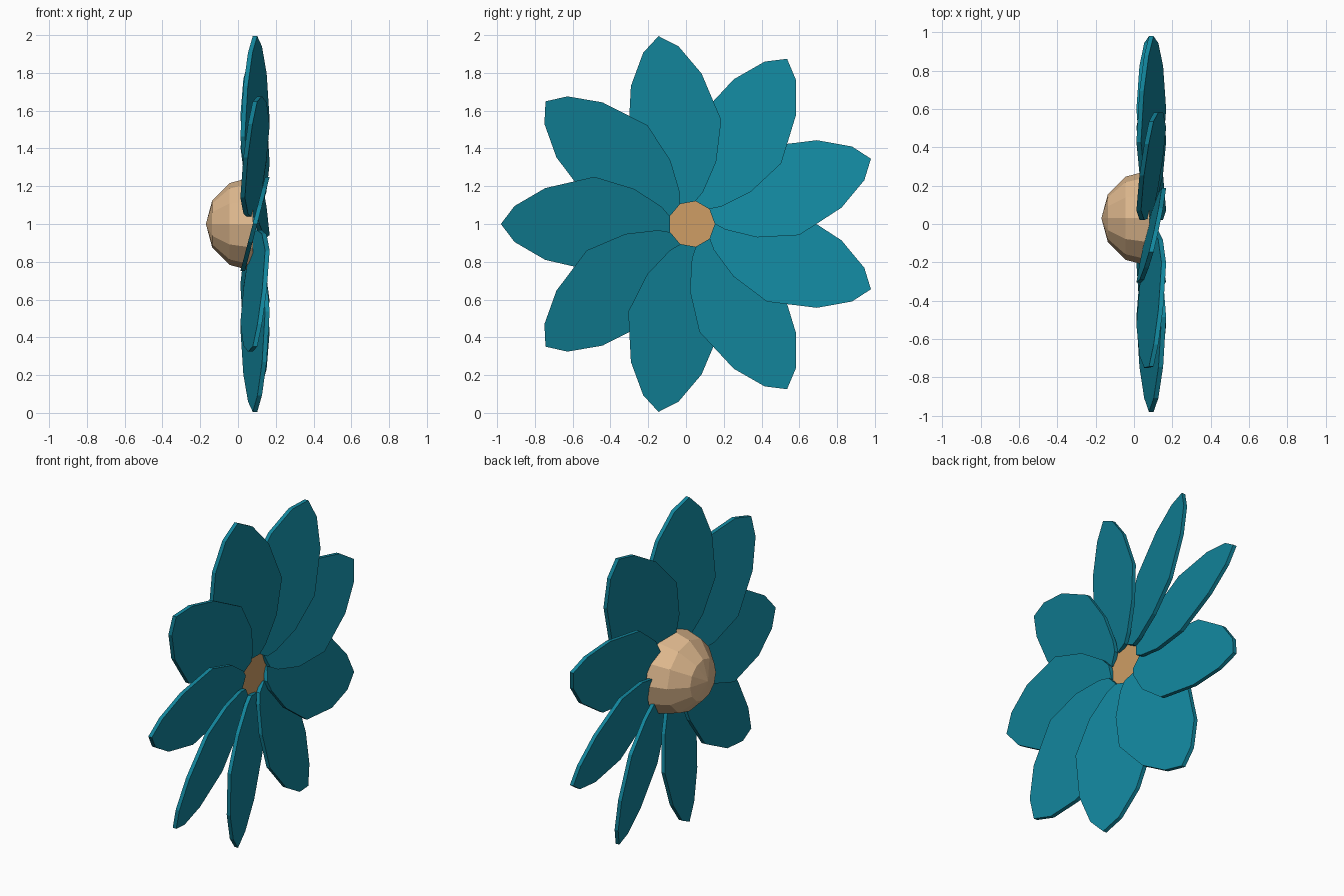
import bpy, bmesh, math
from mathutils import Matrix, Vector

if "Cube" in bpy.data.objects:
    bpy.data.objects.remove(bpy.data.objects["Cube"])

CY, CZ = 0.03, 1.0      # flower centre in the y-z plane


def material(name, rgb):
    m = bpy.data.materials.new(name)
    m.diffuse_color = (*rgb, 1)
    m.use_nodes = True
    m.node_tree.nodes["Principled BSDF"].inputs["Base Color"].default_value = m.diffuse_color
    return m


TEAL = material("teal", (0.006, 0.235, 0.333))
TAN = material("light tan", (0.73, 0.48, 0.27))
BROWN = material("warm tan", (0.62, 0.34, 0.13))


def finish(bm, name, mats):
    bmesh.ops.recalc_face_normals(bm, faces=bm.faces)
    me = bpy.data.meshes.new(name)
    bm.to_mesh(me)
    bm.free()
    for m in mats:
        me.materials.append(m)
    ob = bpy.data.objects.new(name, me)
    bpy.context.collection.objects.link(ob)
    return ob


# Petals: half outline (distance from centre, half width), mirrored
half = [(0.115, 0.04), (0.157, 0.089), (0.302, 0.185), (0.515, 0.25),
        (0.775, 0.19), (0.938, 0.095)]
outline = half + [(1.01, 0)] + [(u, -w) for u, w in reversed(half)]
SLOPE, THICK, MID_X = 0.262, 0.024, 0.09

for i in range(9):
    a = math.radians(20 + 40 * i)
    along = Vector((0, math.cos(a), math.sin(a)))
    side = Vector((0, math.sin(a), -math.cos(a)))   # clockwise edge sits forward
    bm = bmesh.new()
    layers = []
    for off in (-THICK / 2, THICK / 2):
        layers.append([bm.verts.new(Vector((MID_X + SLOPE * w + off, CY, CZ))
                                    + along * u + side * w) for u, w in outline])
    back, front = layers
    n = len(outline)
    bm.faces.new(front)
    bm.faces.new(back[::-1])
    for k in range(n):
        j = (k + 1) % n
        bm.faces.new((back[k], back[j], front[j], front[k]))
    finish(bm, f"petal_{i + 1}", [TEAL])

# Flower centre: low-poly dome facing -x with a flat cap on +x
bm = bmesh.new()
bmesh.ops.create_uvsphere(bm, u_segments=12, v_segments=6, radius=0.25)
geom = bm.verts[:] + bm.edges[:] + bm.faces[:]
bmesh.ops.bisect_plane(bm, geom=geom, plane_co=(0, 0, 0), plane_no=(0, 0, -1),
                       clear_outer=True)
rim = [e for e in bm.edges if e.is_boundary]
cap = bmesh.ops.contextual_create(bm, geom=rim)["faces"]
for f in cap:
    f.material_index = 1
bm.transform(Matrix.Translation((0.08, CY, CZ)) @ Matrix.Rotation(-math.pi / 2, 4, 'Y'))
finish(bm, "flower_centre", [TAN, BROWN])
